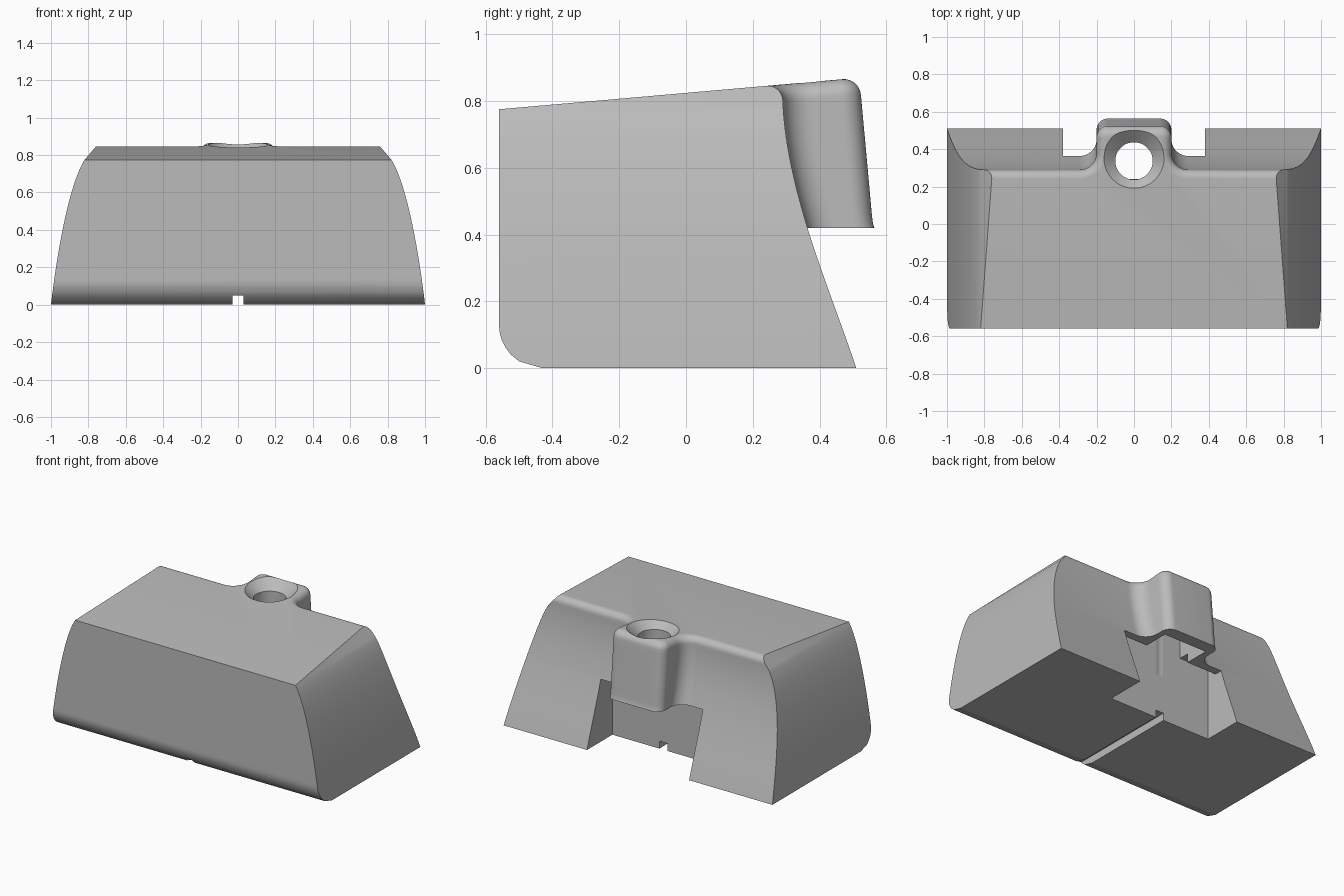
import bpy, bmesh, math
from mathutils import Vector

old = bpy.data.objects.get("Cube")
if old:
    bpy.data.objects.remove(old, do_unlink=True)

grey = bpy.data.materials.new("plain grey")
grey.use_nodes = True
grey.diffuse_color = (0.5, 0.5, 0.5, 1)
grey.node_tree.nodes["Principled BSDF"].inputs["Base Color"].default_value = (0.5, 0.5, 0.5, 1)


def loft(name, rings):
    """Solid skinned over closed rings with equal point counts."""
    bm = bmesh.new()
    loops = [[bm.verts.new(p) for p in ring] for ring in rings]
    n = len(loops[0])
    for a, b in zip(loops, loops[1:]):
        for i in range(n):
            j = (i + 1) % n
            bm.faces.new((a[i], a[j], b[j], b[i]))
    bm.faces.new(loops[0][::-1])
    bm.faces.new(loops[-1])
    bmesh.ops.recalc_face_normals(bm, faces=bm.faces)
    mesh = bpy.data.meshes.new(name)
    bm.to_mesh(mesh)
    bm.free()
    mesh.materials.append(grey)
    obj = bpy.data.objects.new(name, mesh)
    bpy.context.collection.objects.link(obj)
    return obj


def box(name, half_x, y0, y1, z0, z1):
    ring = [(-half_x, y0), (half_x, y0), (half_x, y1), (-half_x, y1)]
    return loft(name, [[(x, y, z) for x, y in ring] for z in (z0, z1)])


def turned(name, y, profile, sides=64):
    angles = [2 * math.pi * i / sides for i in range(sides)]
    return loft(name, [[(r * math.cos(a), y + r * math.sin(a), z) for a in angles]
                       for r, z in profile])


def bezier(pts, steps):
    a, b, c, d = (Vector(p) for p in pts)
    out = []
    for i in range(steps + 1):
        t = i / steps
        u = 1 - t
        out.append(a * u**3 + b * 3 * u * u * t + c * 3 * u * t * t + d * t**3)
    return out


def arc(cx, cy, r, start, end, steps=10):
    return [(cx + r * math.cos(math.radians(start + (end - start) * i / steps)),
             cy + r * math.sin(math.radians(start + (end - start) * i / steps)))
            for i in range(steps + 1)]


# Body with rear screw boss, stacked from plan outlines
SLOPE, TOP, EDGE, TOE = 0.0875, 0.845, 0.05, 0.13


def outline(level, back, inset):
    boss = max(0.56 - (level - 0.42) * 0.0975, back + 0.2)
    drop = max(0, TOE - level)
    front = -0.56 + TOE - math.sqrt(TOE**2 - drop**2)
    half = arc(0.14, boss - 0.06, 0.06 - inset, 90, 0)
    half += arc(0.29, back + 0.09, 0.09 + inset, 180, 270)
    half += [(1.1, back - inset), (1.1, front)]
    ring = half + [(-x, y) for x, y in reversed(half)]
    tilt = SLOPE * min(1, max(0, (level - 0.42) / 0.36))
    return [(x, y, level + tilt * (y - 0.24)) for x, y in ring]


rings = [outline(z, y, 0) for y, z in
         bezier([(0.51, 0), (0.43, 0.24), (0.30, 0.53), (0.29, TOP - EDGE)], 36)]
for i in range(1, 9):
    a = math.radians(90 * i / 8)
    rings.append(outline(TOP - EDGE + EDGE * math.sin(a), 0.29, EDGE * (1 - math.cos(a))))
body = loft("body", rings)

# Curved flanks and chamfered shoulders
flank = [tuple(p) for p in bezier([(1, 0), (0.965, 0.3), (0.90, 0.65), (0.82, 0.775)], 28)]
flank = [(1.005, -0.05)] + flank + [(0.735, 0.875), (0.65, 0.975)]
section = flank + [(-x, z) for x, z in reversed(flank)]
envelope = loft("envelope", [[(x, y, z) for x, z in section] for y in (-1, 1)])

cuts = [
    (envelope, 'INTERSECT'),
    (box("rear_notch", 0.38, 0.24, 1, -0.2, 0.42), 'DIFFERENCE'),
    (box("inner_slot", 0.38, 0.24, 0.31, 0.2, 0.48), 'DIFFERENCE'),
    (box("boss_pocket", 0.16, 0.24, 0.48, 0.3, 0.65), 'DIFFERENCE'),
    (box("bottom_groove", 0.03, -1, 1, -0.1, 0.05), 'DIFFERENCE'),
    (turned("screw_hole", 0.337, [(0.1, 0.3), (0.1, 0.8), (0.19, 0.88)]), 'DIFFERENCE'),
]
bpy.context.view_layer.objects.active = body
body.select_set(True)
for cutter, operation in cuts:
    cutter.hide_render = True
    mod = body.modifiers.new(cutter.name, 'BOOLEAN')
    mod.operation = operation
    mod.solver = 'EXACT'
    mod.object = cutter
    bpy.ops.object.modifier_apply(modifier=mod.name)
    bpy.data.objects.remove(cutter, do_unlink=True)

bpy.ops.object.shade_smooth_by_angle(angle=math.radians(14))
